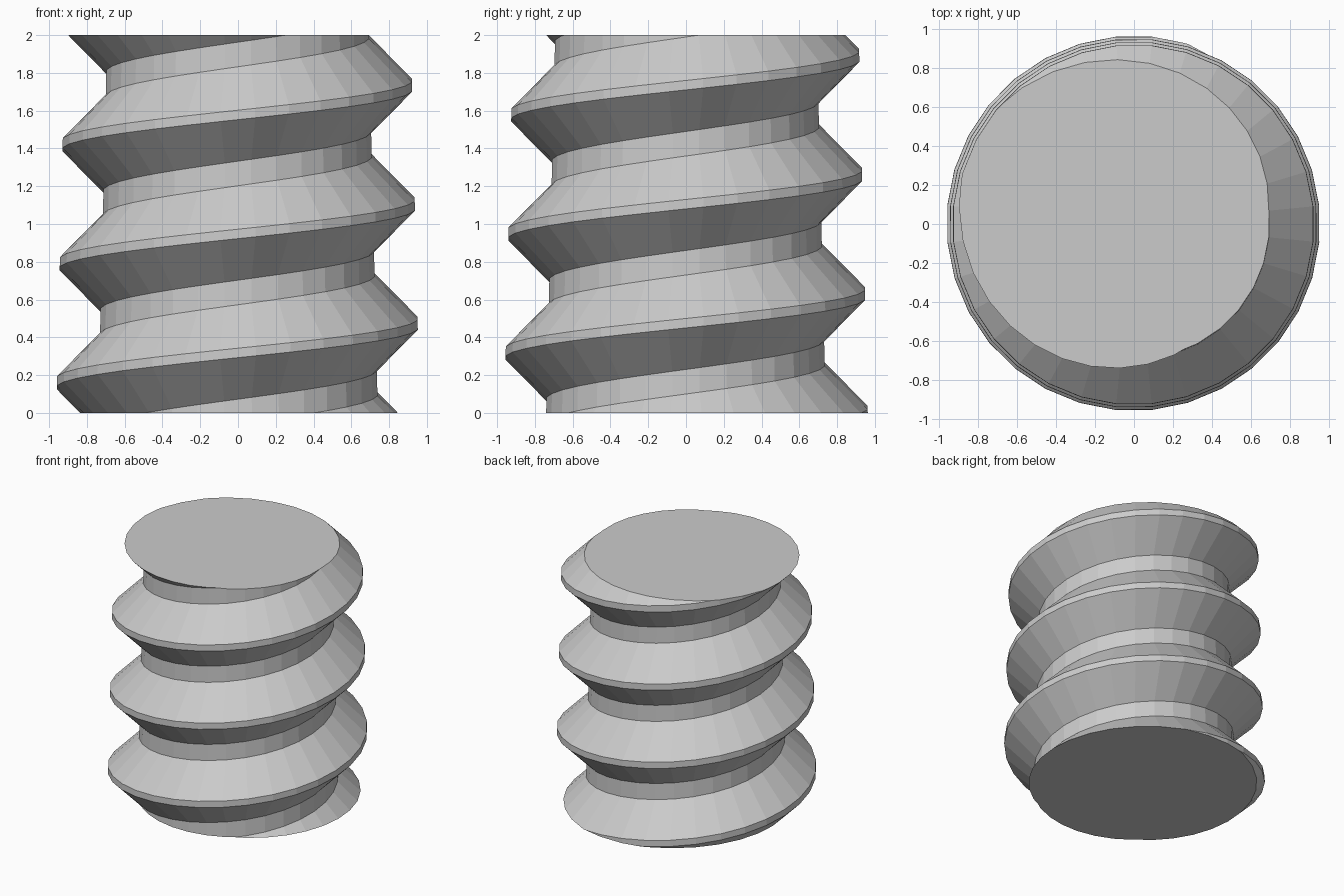
import bpy
import bmesh
import math

cube = bpy.data.objects.get("Cube")
if cube:
    bpy.data.objects.remove(cube)

HEIGHT = 2.0
SIDES = 32
PITCH = 0.63
CREST_Z = 0.475           # crest height on the +x side
TAPER = 0.024             # radius lost per unit of height
CREST_R, ROOT_R = 0.967, 0.744

# One pitch of the thread profile: (radius, height from crest centre)
PROFILE = [
    (CREST_R, -0.025),
    (CREST_R, 0.025),
    (ROOT_R, 0.255),
    (ROOT_R, 0.385),
    (CREST_R, PITCH - 0.025),
]


def make_material(name, value):
    mat = bpy.data.materials.new(name)
    mat.use_nodes = True
    colour = (value, value, value, 1.0)
    mat.diffuse_color = colour
    mat.node_tree.nodes["Principled BSDF"].inputs["Base Color"].default_value = colour
    return mat


def profile_ring(bm, step):
    """Place the profile at one step along the helix."""
    angle = math.tau * (step + 0.5) / SIDES
    rise = CREST_Z + PITCH * (step + 0.5) / SIDES
    ring = []
    for radius, offset in PROFILE:
        z = rise + offset
        r = radius - TAPER * z
        ring.append(bm.verts.new((r * math.cos(angle), r * math.sin(angle), z)))
    return ring


# Sweep the profile along a right-handed helix, past both ends
bm = bmesh.new()
rings = [profile_ring(bm, s) for s in range(-2 * SIDES - 4, 4 * SIDES)]
for a, b in zip(rings, rings[1:]):
    for j in range(len(PROFILE) - 1):
        bm.faces.new((a[j], b[j], b[j + 1], a[j + 1]))
bmesh.ops.remove_doubles(bm, verts=bm.verts, dist=0.0005)

# Cut both ends flat and cap them
for z, direction in ((0.0, -1), (HEIGHT, 1)):
    cut = bmesh.ops.bisect_plane(
        bm, geom=bm.verts[:] + bm.edges[:] + bm.faces[:], dist=1e-5,
        plane_co=(0, 0, z), plane_no=(0, 0, direction), clear_outer=True)
    rim = [e for e in cut["geom_cut"]
           if isinstance(e, bmesh.types.BMEdge) and e.is_valid and e.is_boundary]
    bmesh.ops.edgeloop_fill(bm, edges=rim)
bmesh.ops.recalc_face_normals(bm, faces=bm.faces[:])

mesh = bpy.data.meshes.new("threaded_rod")
bm.to_mesh(mesh)
bm.free()
mesh.materials.append(make_material("light grey", 0.6))
rod = bpy.data.objects.new("threaded_rod", mesh)
bpy.context.collection.objects.link(rod)
